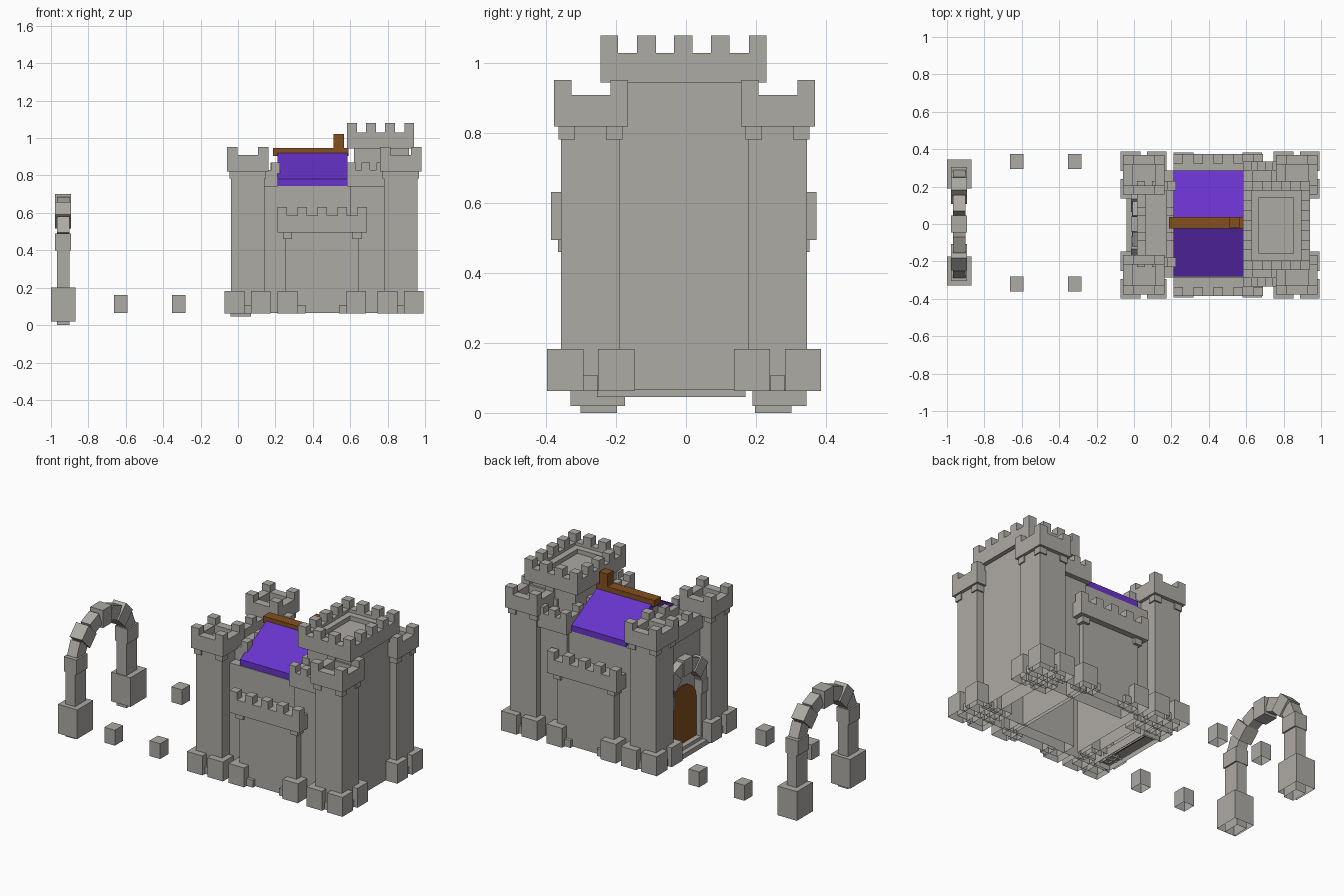
import bpy, bmesh, math
from mathutils import Matrix, Vector

if "Cube" in bpy.data.objects:
    bpy.data.objects.remove(bpy.data.objects["Cube"])


def material(name, rgb):
    m = bpy.data.materials.new(name)
    m.diffuse_color = (*rgb, 1)
    m.use_nodes = True
    m.node_tree.nodes["Principled BSDF"].inputs["Base Color"].default_value = m.diffuse_color
    return m


STONE = material("stone grey", (0.42, 0.405, 0.375))
PURPLE = material("roof purple", (0.14, 0.034, 0.60))
WOOD = material("wood brown", (0.23, 0.08, 0.014))


def finish(name, bm, mat):
    me = bpy.data.meshes.new(name)
    bmesh.ops.recalc_face_normals(bm, faces=bm.faces)
    bm.to_mesh(me)
    bm.free()
    me.materials.append(mat)
    ob = bpy.data.objects.new(name, me)
    bpy.context.collection.objects.link(ob)
    return ob


def add_box(bm, b, rot=0.0):
    """b = x0, x1, y0, y1, z0, z1, turned about x by rot"""
    x0, x1, y0, y1, z0, z1 = b
    c = Vector(((x0 + x1) / 2, (y0 + y1) / 2, (z0 + z1) / 2))
    mat = (Matrix.Translation(c) @ Matrix.Rotation(rot, 4, 'X')
           @ Matrix.Diagonal((x1 - x0, y1 - y0, z1 - z0, 1)))
    return bmesh.ops.create_cube(bm, size=1, matrix=mat)["verts"]


def boxes(name, mat, *bs, open_bottom=False):
    bm = bmesh.new()
    for b in bs:
        vs = add_box(bm, b)
        if open_bottom:
            bm.normal_update()
            low = [f for f in {f for v in vs for f in v.link_faces} if f.normal.z < -0.9]
            bmesh.ops.delete(bm, geom=low, context='FACES_ONLY')
    return finish(name, bm, mat)


def spread(a, b, n, w):
    return [a + (b - a - w) * i / (n - 1) for i in range(n)]


def ring(x0, x1, y0, y1, z0, z1, t):
    return [(x0, x1, y0, y0 + t, z0, z1), (x0, x1, y1 - t, y1, z0, z1),
            (x0, x0 + t, y0 + t, y1 - t, z0, z1), (x1 - t, x1, y0 + t, y1 - t, z0, z1)]


def crown(name, x0, x1, y0, y1, z0, zg, zt, nx, ny, t=0.05, w=0.052):
    """Hollow battlement: rim walls, floor and merlons"""
    parts = ring(x0, x1, y0, y1, z0, zg, t)
    parts.append((x0 + t, x1 - t, y0 + t, y1 - t, z0, z0 + 0.04))
    spots = {(x, y) for x in spread(x0, x1, nx, w) for y in (y0, y1 - t)}
    inner = spread(y0, y1, ny, w)[1:-1]
    spots |= {(x, y) for y in inner for x in (x0, x1 - t)}
    for x, y in spots:
        on_side = y in inner
        parts.append((x, x + (t if on_side else w), y, y + (w if on_side else t), zg, zt))
    boxes(name, STONE, *parts)


def stone_arch(name, x, hw, ry, rz, zc, bottom, size):
    """Two pillars and nine voussoirs, every other one larger"""
    boxes(name + "_pillars", STONE, *[(x - hw, x + hw, s * ry - size * .52, s * ry + size * .52, bottom, zc)
                                      for s in (-1, 1)], open_bottom=True)
    bm = bmesh.new()
    for i in range(9):
        a = math.pi * i / 8
        big = 1.3 if i % 2 == 0 else 1.0
        y, z = ry * math.cos(a), zc + 0.02 + rz * math.sin(a)
        h, r = size * .46, size * .42 * big
        add_box(bm, (x - hw * big, x + hw * big, y - r, y + r, z - h, z + h), a)
    finish(name, bm, STONE)


# Free-standing gate arch with plinths, and the path stones
stone_arch("gate_arch", -0.935, 0.033, 0.25, 0.2, 0.425, 0.0, 0.1)
boxes("gate_plinths", STONE, (-1, -.868, -.33, -.175, .02, .2), (-1, -.868, .19, .345, .02, .2),
      open_bottom=True)
boxes("path_stones", STONE, *[(x, x + .072, y, y + .08, .065, .16)
                              for x in (-.662, -.352) for y in (-.36, .295)], open_bottom=True)

# Four corner towers with crowns, corbels and footing stones
for tag, cx in (("front", 0.052), ("back", 0.87)):
    for side, cy in (("left", 0.262), ("right", -0.273)):
        n = f"{tag}_{side}_tower"
        boxes(n, STONE, (cx - .09, cx + .09, cy - .084, cy + .084, .065, .85), open_bottom=True)
        crown(n + "_crown", cx - .11, cx + .11, cy - .105, cy + .107, .82, .91, .952, 2, 2, .05, .055)
        boxes(n + "_corbels", STONE, *[(cx + u * .073 - .025, cx + u * .073 + .025,
                                        cy + v * .068 - .024, cy + v * .068 + .024, .783, .82)
                                       for u in (-1, 1) for v in (-1, 1)])
        feet = [(cx + u * .07 - .053, cx + u * .07 + .053, cy + v * .073 - .052, cy + v * .073 + .052, .063, .183)
                for u in (-1, 1) for v in (-1, 1)]
        feet += [(cx - .02, cx + .02, cy - .1, cy + .1, .063, .108),
                 (cx - .1, cx + .1, cy - .02, cy + .02, .063, .108)]
        boxes(n + "_footing", STONE, *feet, open_bottom=True)

# Hall, gatehouse and keep bodies are open underneath
boxes("hall", STONE, (.12, .62, -.285, .285, .065, .745), open_bottom=True)
boxes("gatehouse", STONE, (.035, .2, -.24, .24, .065, .74), open_bottom=True)
boxes("keep", STONE, (.62, .915, -.205, .195, .065, .95), open_bottom=True)
boxes("keep_base", STONE, (.6, .82, -.305, .305, .065, .74), open_bottom=True)
crown("keep_crown", .582, .942, -.245, .23, .945, 1.03, 1.08, 4, 5, .05, .053)
boxes("keep_walkway", STONE, *ring(.625, .895, -.2, .185, .95, 1.012, .042))
crown("keep_base_crown", .583, .785, -.335, .335, .74, .83, .87, 3, 6, .05, .045)
crown("gatehouse_crown", .015, .225, -.23, .23, .74, .83, .87, 3, 4, .05, .045)

# Side bays with battlements, corbels and footing stones
for side, s, d in (("left", 1, -.008), ("right", -1, .004)):
    def strip(x0, x1, a, b, z0, z1):
        return (x0, x1, min(s * (a + d), s * (b + d)), max(s * (a + d), s * (b + d)), z0, z1)
    boxes(side + "_bay", STONE, strip(.255, .645, .2, .345, .065, .52), open_bottom=True)
    trim = [strip(.212, .69, .25, .382, .495, .585)]
    trim += [strip(x, x + .05, .332, .382, .585, .632) for x in spread(.212, .69, 5, .05)]
    trim += [strip(x, x + .05, .28, .362, .46, .495) for x in (.24, .612)]
    boxes(side + "_bay_trim", STONE, *trim)
    feet = [strip(x, x + .105, .285, .39, .063, .183) for x in (.212, .58)]
    feet += [strip(x, x + .045, .3, .365, .063, .108) for x in (.315, .54)]
    boxes(side + "_bay_footing", STONE, *feet, open_bottom=True)

# Gabled roof extruded from its profile
bm = bmesh.new()
profile = [(-.28, .745), (-.28, .782), (0, .935), (.285, .782), (.285, .745), (0, .895)]
face = bm.faces.new([bm.verts.new((.21, y, z)) for y, z in profile])
ext = bmesh.ops.extrude_face_region(bm, geom=[face])["geom"]
bmesh.ops.translate(bm, vec=(.375, 0, 0), verts=[v for v in ext if isinstance(v, bmesh.types.BMVert)])
finish("roof", bm, PURPLE)

# Gable ends under the roof
bm = bmesh.new()
for x in (.23, .575):
    bm.faces.new([bm.verts.new((x, y, z)) for y, z in ((-.27, .745), (.27, .745), (0, .9))])
finish("gable_ends", bm, STONE)

# Ridge beam and its post
boxes("ridge_beam", WOOD, (.188, .59, -.025, .038, .905, .946), (.51, .566, -.02, .038, .946, 1.023))

# Entrance: round-topped door, stone surround and steps
bm = bmesh.new()
outline = [(-.135, .07), (.135, .07)] + [(.135 * math.cos(math.pi * i / 8), .33 + .12 * math.sin(math.pi * i / 8))
                                         for i in range(9)]
bm.faces.new([bm.verts.new((.028, y, z)) for y, z in outline])
door = finish("door", bm, WOOD)
door.modifiers.new("thickness", 'SOLIDIFY').thickness = 0.006
stone_arch("door_surround", .022, .03, .18, .18, .38, .065, .09)
boxes("door_steps", STONE, (-.04, .07, -.255, .17, .045, .075), (-.01, .07, -.17, .17, .075, .095),
      open_bottom=True)
